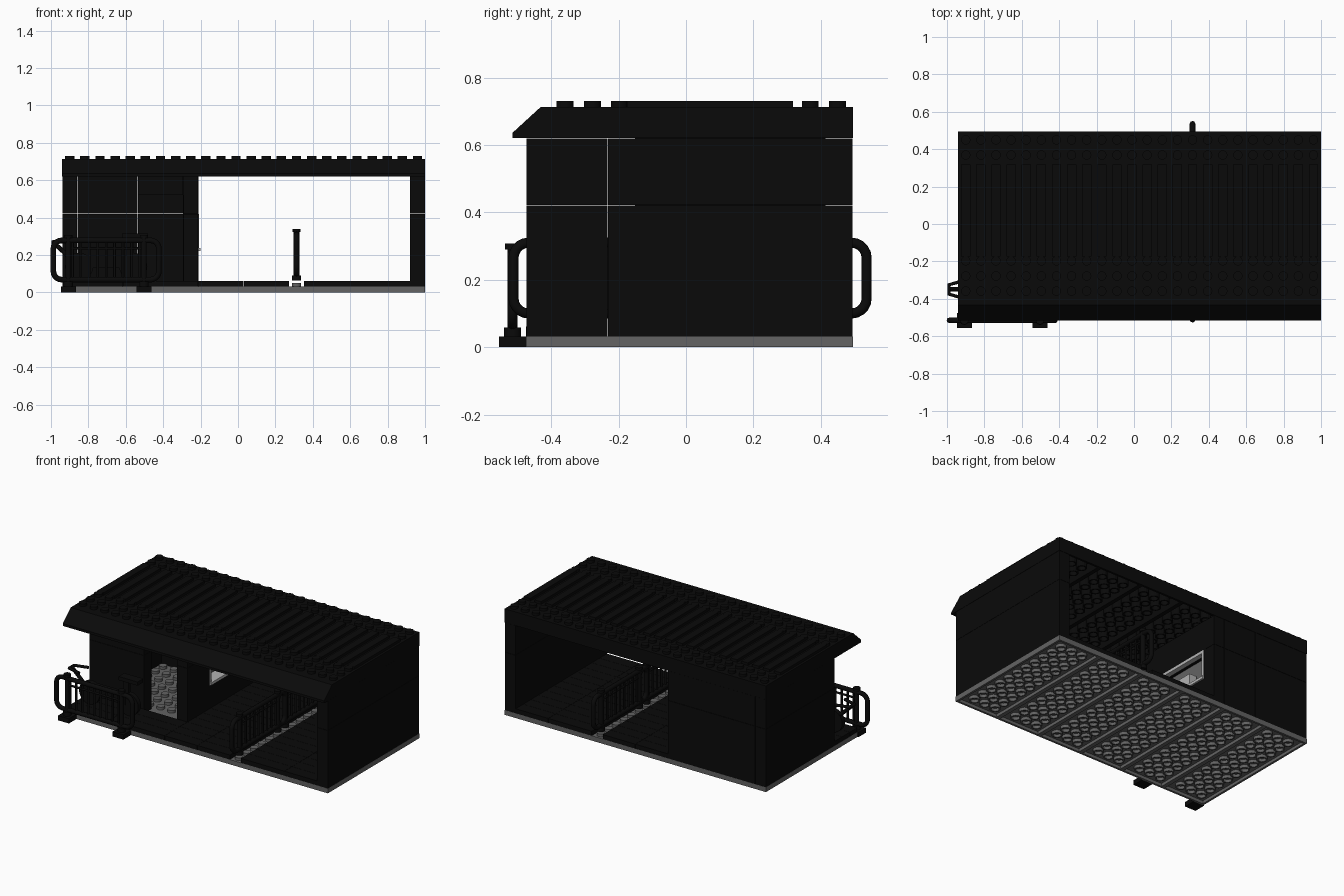
import bpy, bmesh, math
from mathutils import Matrix, Vector

if "Cube" in bpy.data.objects:
    bpy.data.objects.remove(bpy.data.objects["Cube"])


def material(name, r, g, b):
    m = bpy.data.materials.new(name)
    m.diffuse_color = (r, g, b, 1)
    m.use_nodes = True
    m.node_tree.nodes["Principled BSDF"].inputs["Base Color"].default_value = m.diffuse_color
    return m


BLACK = material("black", 0.003, 0.003, 0.003)
GRAY = material("dark gray", 0.125, 0.125, 0.125)
LIGHT = material("light gray", 0.45, 0.45, 0.45)
S = 1.94 / 24                      # stud pitch
X0, Y0, Y1 = -0.94, -0.475, 0.495  # base corner
P = 0.032                          # plate height
ROOF = 0.62


def finish(name, bm, mat, smooth=False):
    bmesh.ops.recalc_face_normals(bm, faces=bm.faces[:])
    me = bpy.data.meshes.new(name)
    bm.to_mesh(me)
    bm.free()
    ob = bpy.data.objects.new(name, me)
    bpy.context.collection.objects.link(ob)
    me.materials.append(mat)
    if smooth:
        bpy.ops.object.select_all(action='DESELECT')
        ob.select_set(True)
        bpy.context.view_layer.objects.active = ob
        bpy.ops.object.shade_smooth_by_angle(angle=math.radians(40))
    return ob


def add_box(bm, x0, x1, y0, y1, z0, z1, gap=0.0):
    c = Vector(((x0 + x1) / 2, (y0 + y1) / 2, (z0 + z1) / 2))
    d = (x1 - x0 - gap, y1 - y0 - gap, z1 - z0)
    bmesh.ops.create_cube(bm, size=1, matrix=Matrix.Translation(c) @ Matrix.Diagonal((*d, 1)))


def boxes(name, mat, *items, gap=0.0):
    bm = bmesh.new()
    for b in items:
        add_box(bm, *b, gap=gap)
    return finish(name, bm, mat)


def add_cyl(bm, x, y, z0, z1, r, n=16):
    bmesh.ops.create_cone(bm, cap_ends=True, segments=n, radius1=r, radius2=r, depth=z1 - z0,
                          matrix=Matrix.Translation((x, y, (z0 + z1) / 2)))


def add_tube(bm, x, y, z0, z1, r, ri, n=14):
    # hollow ring open below
    rings = []
    for rad, z in ((r, z1), (r, z0), (ri, z0), (ri, z1)):
        rings.append([bm.verts.new((x + rad * math.cos(2 * math.pi * i / n),
                                    y + rad * math.sin(2 * math.pi * i / n), z)) for i in range(n)])
    for a, b in zip(rings, rings[1:]):
        for i in range(n):
            bm.faces.new((a[i], a[(i + 1) % n], b[(i + 1) % n], b[i]))


def studs(name, mat, cols, rows, z):
    bm = bmesh.new()
    for i in cols:
        for j in rows:
            add_cyl(bm, X0 + (i + .5) * S, Y0 + (j + .5) * S, z, z + 0.018, 0.025)
    return finish(name, bm, mat, True)


def hollow_plates(name, mat, rows0, z0, z1, top):
    # six plates, four studs wide, with rims and tubes underneath
    bm = bmesh.new()
    w, ya = 0.014, Y0 + rows0 * S
    for p in range(6):
        a, b = X0 + 4 * p * S, X0 + 4 * (p + 1) * S
        add_box(bm, a, b, ya, Y1, z1 - top, z1)
        add_box(bm, a, a + w, ya, Y1, z0, z1 - top)
        add_box(bm, b - w, b, ya, Y1, z0, z1 - top)
        add_box(bm, a + w, b - w, ya, ya + w, z0, z1 - top)
        add_box(bm, a + w, b - w, Y1 - w, Y1, z0, z1 - top)
        for i in range(1, 4):
            for j in range(1, 12 - rows0):
                add_tube(bm, a + i * S, ya + j * S, z0, z1 - top, 0.033, 0.024)
    return finish(name, bm, mat)


def tube_path(name, pts, r, mat, cyclic=False):
    cu = bpy.data.curves.new(name, 'CURVE')
    cu.dimensions = '3D'
    cu.bevel_depth, cu.bevel_resolution, cu.use_fill_caps = r, 2, True
    sp = cu.splines.new('POLY')
    sp.points.add(len(pts) - 1)
    for q, p in zip(sp.points, pts):
        q.co = (*p, 1)
    sp.use_cyclic_u = cyclic
    cu.materials.append(mat)
    ob = bpy.data.objects.new(name, cu)
    bpy.context.collection.objects.link(ob)
    bpy.ops.object.select_all(action='DESELECT')
    ob.select_set(True)
    bpy.context.view_layer.objects.active = ob
    bpy.ops.object.convert(target='MESH')
    bpy.ops.object.shade_smooth_by_angle(angle=math.radians(50))


def fence(name, c, along_y, z):
    # rounded tube frame, thin bars and two knobbed posts
    def at(t, h):
        return (c[0], c[1] + t, z + h) if along_y else (c[0] + t, c[1], z + h)
    hw, lo, hi, r = 0.282, 0.068, 0.278, 0.045
    pts = []
    for sx, zc, a0 in ((1, hi - r, 0), (-1, hi - r, 90), (-1, lo + r, 180), (1, lo + r, 270)):
        for k in range(6):
            a = math.radians(a0 + 18 * k)
            pts.append(at(sx * (hw - r) + r * math.cos(a), zc + r * math.sin(a)))
    tube_path(name + "_frame", pts, 0.015, BLACK, True)
    for i in range(-4, 5):
        tube_path(name + "_bar", [at(i * 0.045, lo), at(i * 0.045, hi)], 0.007, BLACK)
    tube_path(name + "_rail", [at(-.2, 0.235), at(.2, 0.235)], 0.007, BLACK)
    bm = bmesh.new()
    for t in (-2.5 * S, 2.5 * S):
        x, y, _ = at(t, 0)
        add_cyl(bm, x, y, z + P, z + 0.058, 0.025)
        add_cyl(bm, x, y, z + 0.058, z + 0.295, 0.015)
        add_cyl(bm, x, y, z + 0.29, z + 0.308, 0.022)
    finish(name + "_posts", bm, BLACK, True)


# Base of six plates, exposed studs in the room and below the inner fences
hollow_plates("base", GRAY, 0, 0, P, 0.012)
studs("room_floor_studs", GRAY, range(1, 8), range(4, 11), P)
studs("fence_strip_studs", GRAY, [15], range(12), P)

# Floor tiles on the passage and porch
bm = bmesh.new()
for j in range(12):
    ya = Y0 + j * S
    for a, b in ([(0, 4), (4, 9)] if j < 3 else []) + [(9, 12), (12, 15), (16, 20), (20, 23)]:
        add_box(bm, X0 + a * S, X0 + b * S, ya, ya + S, P, 0.062, gap=0.0015)
finish("floor_tiles", bm, BLACK)

# Walls in stacked panels
ym = Y0 + 3 * S
xa, xb, xc, xd = [X0 + k * S for k in (1, 5, 8, 9)]
yb = Y1 - S
wy0, wy1, wz0, wz1 = 0.0, 0.40, 0.22, 0.42
for n, (za, zb) in enumerate(((P, 0.42), (0.4215, ROOF - .001))):
    boxes("right_wall", BLACK, (1 - S, 1, Y0, ym, za, zb), (1 - S, 1, ym, Y1, za, zb), gap=0.002)
    boxes("left_wall", BLACK, (X0, xa, ym, Y1, za, zb), gap=0.002)
    boxes("back_wall", BLACK, (xa, xb, yb, Y1, za, zb), (xb, xc, yb, Y1, za, zb),
          (xc, xd, yb, Y1, za, zb), gap=0.002)
    boxes("front_wall", BLACK, (xa, xb, ym, ym + S, za, zb), (xc, xd, ym, ym + S, za, zb), gap=0.002)
boxes("door_lintel", BLACK, (xb, xc, ym, ym + S, 0.52, ROOF - .001), gap=0.002)
boxes("counter_wall", BLACK, (xc, xd, ym + S, wy0, P, ROOF), (xc, xd, wy1, yb, P, ROOF),
      (xc, xd, wy0, wy1, P, wz0), (xc, xd, wy0, wy1, wz1, ROOF))

# Counter window with light frame, sill and a small till
f = 0.018
boxes("counter_frame", LIGHT, (xd - .03, xd + .004, wy0, wy0 + f, wz0, wz1),
      (xd - .03, xd + .004, wy1 - f, wy1, wz0, wz1),
      (xd - .03, xd + .004, wy0 + f, wy1 - f, wz1 - f, wz1),
      (xc, xd + .012, wy0, wy1, wz0, wz0 + f))
boxes("counter_back", GRAY, (xc, xc + .01, wy0, wy1, wz0 + f, wz1))
boxes("till", LIGHT, (xc + .02, xd - .005, 0.16, 0.26, wz0 + f, 0.32))

# Roof: hollow slab, sloped eave, studs and ridge strips
hollow_plates("roof", BLACK, 1, ROOF, 0.712, 0.025)
bm = bmesh.new()
ye = Y0 + S
prof = [(-0.515, ROOF), (-0.515, 0.636), (-0.432, 0.712), (ye, 0.712), (ye, ROOF)]
face = bm.faces.new([bm.verts.new((X0, y, z)) for y, z in prof])
ext = bmesh.ops.extrude_face_region(bm, geom=[face])
bmesh.ops.translate(bm, vec=(1.94, 0, 0), verts=[v for v in ext['geom'] if isinstance(v, bmesh.types.BMVert)])
finish("roof_eave", bm, BLACK)
studs("roof_studs", BLACK, range(24), [1, 2, 3, 10, 11], 0.712)
for o in [bpy.data.objects["roof_studs"]]:
    o.location.y = -0.005
boxes("roof_ridges", BLACK, *[(X0 + (i + .5) * S - .025, X0 + (i + .5) * S + .025, -0.175, 0.318, 0.71, 0.73)
                              for i in range(24)])

# Fences: one outside on two feet, two along the passage
fence("porch_fence", (-0.705, -0.515), False, 0)
boxes("fence_feet", BLACK, *[(x - S / 2, x + S / 2, -0.555, Y0, 0, P) for x in (-0.705 - 2.5 * S, -0.705 + 2.5 * S)])
xf = X0 + 15.5 * S
fence("passage_fence_front", (xf, -0.230), True, P)
fence("passage_fence_back", (xf, 0.254), True, P)

# Parked two-wheeler behind the porch fence
bm = bmesh.new()
for x in (-0.85, -0.56):
    bmesh.ops.create_cone(bm, cap_ends=True, segments=20, radius1=0.075, radius2=0.075, depth=0.03,
                          matrix=Matrix.Translation((x, -0.35, 0.137)) @ Matrix.Rotation(math.pi / 2, 4, 'X'))
finish("cycle_wheels", bm, BLACK, True)
boxes("cycle_body", BLACK, (-0.82, -0.58, -0.37, -0.33, 0.13, 0.2), (-0.62, -0.48, -0.38, -0.32, 0.29, 0.315),
      (-0.6, -0.56, -0.36, -0.34, 0.2, 0.29))
tube_path("cycle_handles", [(-0.9, -0.40, 0.27), (-0.99, -0.375, 0.27), (-0.99, -0.325, 0.27), (-0.9, -0.30, 0.27)],
          0.01, BLACK)
tube_path("cycle_fork", [(-0.85, -0.35, 0.14), (-0.99, -0.35, 0.27)], 0.012, BLACK)
